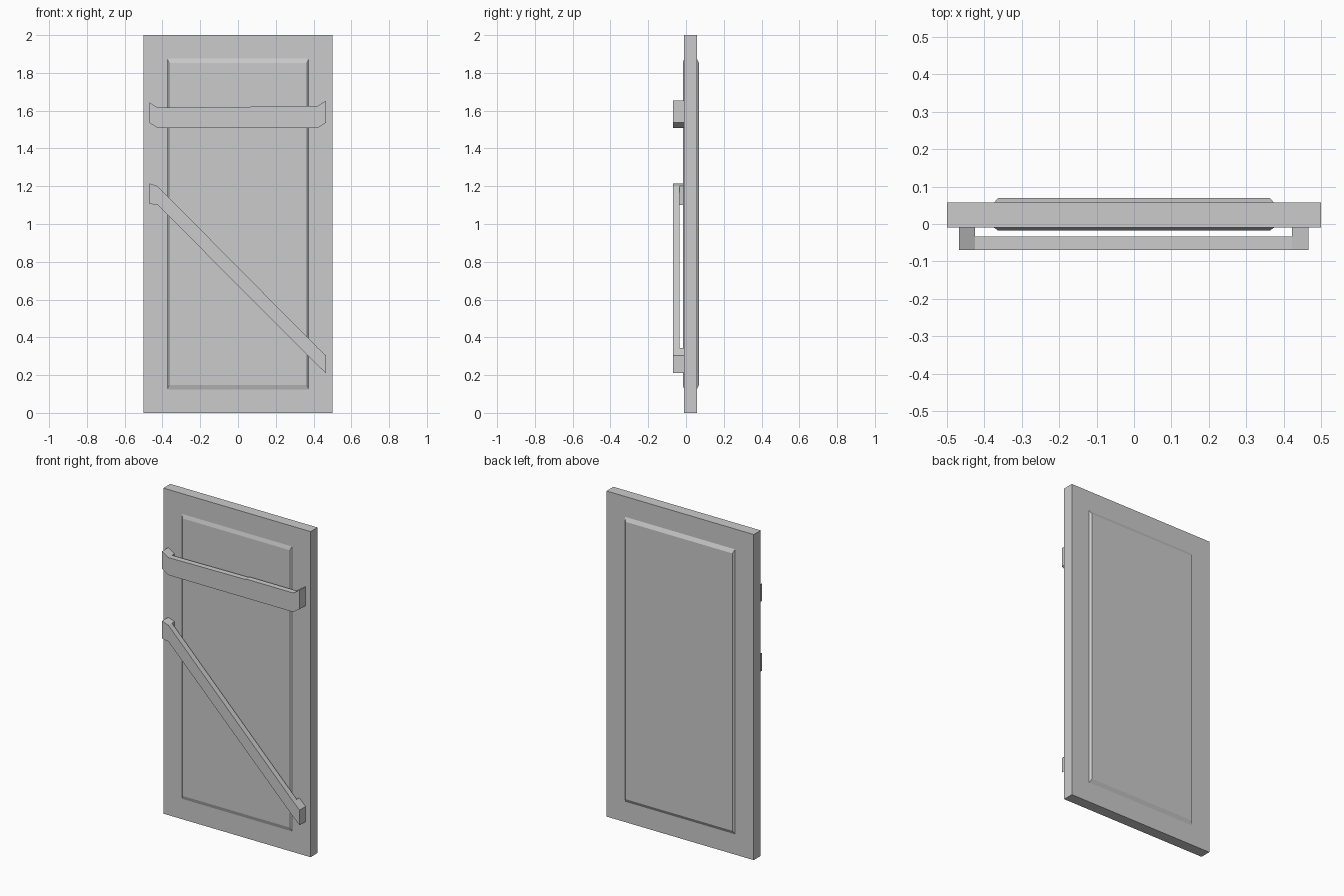
import bpy, bmesh

if "Cube" in bpy.data.objects:
    bpy.data.objects.remove(bpy.data.objects["Cube"])


def finish(bm, name):
    bmesh.ops.recalc_face_normals(bm, faces=bm.faces)
    mesh = bpy.data.meshes.new(name)
    bm.to_mesh(mesh)
    bm.free()
    obj = bpy.data.objects.new(name, mesh)
    bpy.context.collection.objects.link(obj)
    return obj


def door_leaf(name, rings):
    """Loft rectangles (half width, half height, y), centred on z = 1."""
    bm = bmesh.new()
    loops = [[bm.verts.new((sx * w, y, 1 + sz * h))
              for sx, sz in ((-1, -1), (1, -1), (1, 1), (-1, 1))]
             for w, h, y in rings]
    for a, b in zip(loops, loops[1:]):
        for i in range(4):
            j = (i + 1) % 4
            bm.faces.new((a[i], a[j], b[j], b[i]))
    bm.faces.new(loops[0])
    bm.faces.new(loops[-1])
    return finish(bm, name)


def extrude(bm, faces, y):
    """Extrude faces back to depth y and return the new faces."""
    res = bmesh.ops.extrude_face_region(bm, geom=faces, use_keep_orig=True)["geom"]
    for v in res:
        if isinstance(v, bmesh.types.BMVert):
            v.co.y = y
    return [f for f in res if isinstance(f, bmesh.types.BMFace)]


def bar(name, columns, front=-0.069, back=-0.034, wall=-0.010):
    """Flat bar from (x, z low, z high) columns; its two ends reach the door."""
    bm = bmesh.new()
    cols = [(bm.verts.new((x, front, lo)), bm.verts.new((x, front, hi)))
            for x, lo, hi in columns]
    faces = [bm.faces.new((a[0], b[0], b[1], a[1])) for a, b in zip(cols, cols[1:])]
    rear = extrude(bm, faces, back)
    ends = [f for f in rear if abs(f.calc_center_median().x) > 0.424]
    for f in ends:
        extrude(bm, [f], wall)
    bmesh.ops.delete(bm, geom=ends, context='FACES_ONLY')
    return finish(bm, name)


# Door slab with a raised, chamfered panel on both sides
door_leaf("door", [
    (0.364, 0.852, -0.017), (0.374, 0.875, -0.010), (0.5, 1.0, -0.010),
    (0.5, 1.0, 0.057), (0.374, 0.875, 0.057), (0.364, 0.852, 0.069)])

# Horizontal push bar
bar("upper_bar", [(-0.468, 1.535, 1.643), (-0.425, 1.508, 1.616), (0.095, 1.508, 1.621),
                  (0.105, 1.508, 1.625), (0.423, 1.508, 1.625), (0.467, 1.537, 1.654)])

# Diagonal bar
bar("diagonal_bar", [(-0.468, 1.107, 1.215), (-0.425, 1.10, 1.20),
                     (0.423, 0.25, 0.344), (0.467, 0.21, 0.303)])
